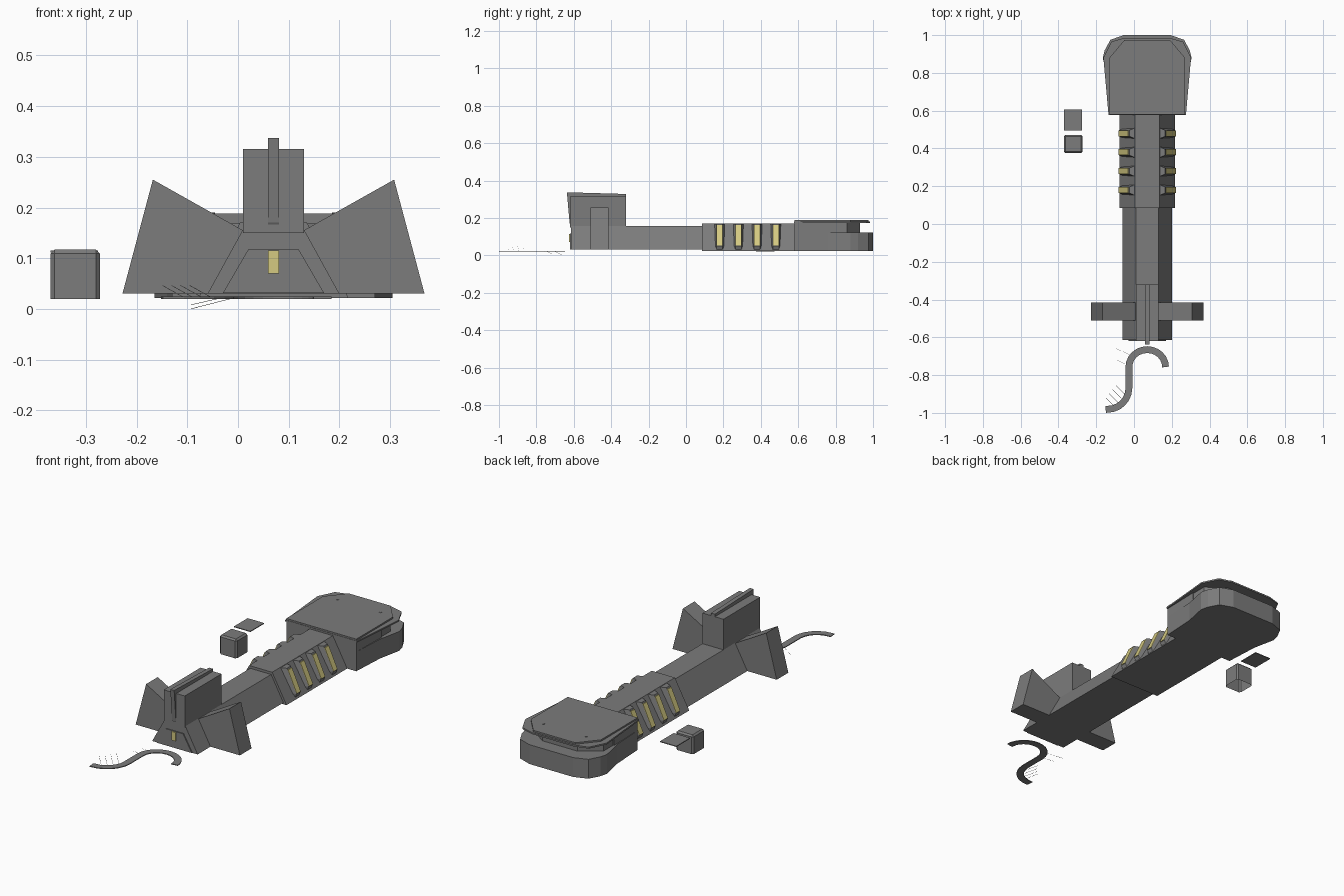
import bpy, bmesh, math
from mathutils import Vector

if "Cube" in bpy.data.objects:
    bpy.data.objects.remove(bpy.data.objects["Cube"])

CX = 0.07  # centre line of the main body


def material(name, rgb):
    m = bpy.data.materials.new(name)
    m.use_nodes = True
    m.diffuse_color = (*rgb, 1)
    m.node_tree.nodes["Principled BSDF"].inputs["Base Color"].default_value = (*rgb, 1)
    return m


GREY = material("grey", (0.2, 0.2, 0.2))
YELLOW = material("pale yellow", (0.66, 0.59, 0.22))


def finish(name, bm, mat):
    bmesh.ops.recalc_face_normals(bm, faces=bm.faces)
    me = bpy.data.meshes.new(name)
    bm.to_mesh(me)
    bm.free()
    ob = bpy.data.objects.new(name, me)
    me.materials.append(mat)
    bpy.context.collection.objects.link(ob)
    return ob


def loft(name, rings, mat=GREY):
    """Skin a run of matching closed outlines and cap both ends."""
    bm = bmesh.new()
    loops = [[bm.verts.new(p) for p in ring] for ring in rings]
    n = len(loops[0])
    for a, b in zip(loops, loops[1:]):
        for i in range(n):
            j = (i + 1) % n
            bm.faces.new((a[i], a[j], b[j], b[i]))
    bm.faces.new(loops[0])
    bm.faces.new(loops[-1])
    return finish(name, bm, mat)


def mirrored(half):
    return half + [(-u, v) for u, v in reversed(half)]


def along_y(name, outline, y0, y1, mat=GREY):
    """Extrude an (offset from centre, z) outline along y."""
    return loft(name, [[(CX + u, y, z) for u, z in outline] for y in (y0, y1)], mat)


def upright(name, outline, z0, z1, mat=GREY):
    """Extrude an (offset from centre, y) outline upwards."""
    return loft(name, [[(CX + u, y, z) for u, y in outline] for z in (z0, z1)], mat)


def box(name, x0, x1, y0, y1, z0, z1, mat=GREY):
    c = [(x0, y0), (x1, y0), (x1, y1), (x0, y1)]
    return loft(name, [[(x, y, z) for x, y in c] for z in (z0, z1)], mat)


def bevel(ob, width):
    mod = ob.modifiers.new("Bevel", "BEVEL")
    mod.width = width
    mod.segments = 1


# Long front body and its nose panel
along_y("front_body", mirrored([(0.13, 0.03), (0.06, 0.157)]), -0.615, 0.09)
along_y("nose_panel", mirrored([(0.1, 0.031), (0.05, 0.117)]), -0.62, -0.61)
box("nose_light", CX - 0.011, CX + 0.011, -0.626, -0.615, 0.07, 0.115, YELLOW)

# Raised block with a narrow rail over its top and front
box("sight_block", CX - 0.06, CX + 0.06, -0.62, -0.32, 0.15, 0.315)
rail = [(-0.615, 0.157), (-0.622, 0.17), (-0.637, 0.337), (-0.32, 0.328), (-0.32, 0.25)]
loft("sight_rail", [[(CX + s * 0.011, y, z) for y, z in rail] for s in (-1, 1)])

# Side fins and ribbed grip sides
rib_slope = [(0.06, 0.168), (0.095, 0.168), (0.149, 0.05), (0.14, 0.024), (0.06, 0.024)]
for s, side in ((1, "left"), (-1, "right")):
    fin = [(0.128, 0.03), (0.298, 0.03), (0.238, 0.255), (0.06, 0.155)]
    along_y(side + "_fin", [(s * u, z) for u, z in fin], -0.51, -0.415)
    for k in range(4):
        y = 0.18 + 0.1 * k
        wide, narrow = 0.028, 0.016
        loft(f"{side}_rib_{k + 1}", [
            [(CX + s * (u - (0.03 if abs(d) > narrow else 0)), y + d, z) for u, z in rib_slope]
            for d in (-wide, -narrow, narrow, wide)])
        strip = [(0.097, 0.161), (0.102, 0.161), (0.152, 0.052), (0.147, 0.052)]
        along_y(f"{side}_grip_light_{k + 1}", [(s * u, z) for u, z in strip],
                y - narrow, y + narrow, YELLOW)

# Grip core
along_y("grip", mirrored([(0.148, 0.022), (0.066, 0.17)]), 0.085, 0.585)

# Broad rear head: lower tray, inner block, overhanging lid and screws
tray = mirrored([(0.2, 0.58), (0.21, 0.76), (0.235, 0.88), (0.225, 0.92),
                 (0.195, 0.975), (0.125, 1.0)])
upright("head_tray", tray, 0.022, 0.122)
upright("head_front", mirrored([(0.2, 0.58), (0.205, 0.78)]), 0.024, 0.176)
upright("head_core", mirrored([(0.2, 0.75), (0.2, 0.86), (0.1, 0.93)]), 0.12, 0.176)
upright("head_lid", mirrored([(0.205, 0.578), (0.232, 0.88), (0.19, 0.965), (0.12, 0.985)]),
        0.172, 0.18)
upright("head_lid_top", mirrored([(0.2, 0.58), (0.2, 0.88), (0.12, 0.975)]), 0.179, 0.188)
for s in (-1, 1):
    disc = [(s * 0.122 + 0.007 * math.cos(a * math.pi / 4), 0.89 + 0.007 * math.sin(a * math.pi / 4))
            for a in range(8)]
    upright("lid_screw", disc, 0.186, 0.19)

# Loose cap, open underneath, and the loose thin cover beside it
cap = box("loose_cap", -0.37, -0.272, 0.375, 0.472, 0.02, 0.117)
bm = bmesh.new()
bm.from_mesh(cap.data)
bm.normal_update()
bmesh.ops.delete(bm, geom=[f for f in bm.faces if f.normal.z < -0.9], context="FACES_ONLY")
bm.to_mesh(cap.data)
bm.free()
bevel(cap, 0.008)
box("loose_cover", -0.37, -0.276, 0.495, 0.607, 0.111, 0.115)

# Flat S-shaped ribbon in front of the nose
path = [(CX + 0.097 * math.cos(math.radians(a)), -0.757 + 0.092 * math.sin(math.radians(a)))
        for a in range(0, 181, 15)]
path += [(-0.027, -0.81)]
path += [(-0.14 + 0.113 * math.cos(math.radians(a)), -0.868 - 0.113 * math.sin(math.radians(a)))
         for a in range(0, 91, 15)]
path += [(-0.15, -0.982)]
rings = []
for i, p in enumerate(path):
    t = Vector(path[min(i + 1, len(path) - 1)]) - Vector(path[max(i - 1, 0)])
    n = Vector((-t.y, t.x)).normalized() * 0.018
    z = 0.02
    rings.append([(p[0] + s * n.x, p[1] + s * n.y, z + h)
                  for s, h in ((-1, 0), (1, 0), (1, 0.004), (-1, 0.004))])
loft("ribbon", rings)


# Fine bristles along the ribbon
def bristle(a, b):
    r = 0.0008
    loft("bristle", [[(x - r, y, z), (x + r, y, z), (x, y + r, z + r)] for x, y, z in (a, b)])


bristle((-0.092, -0.66, 0.0), (-0.01, -0.7, 0.021))
bristle((-0.092, -0.72, 0.008), (-0.03, -0.75, 0.022))
for k in range(4):
    x, y = -0.05 - 0.018 * k, -0.9 - 0.022 * k
    bristle((x, y, 0.021), (x - 0.045, y + 0.045, 0.046))
